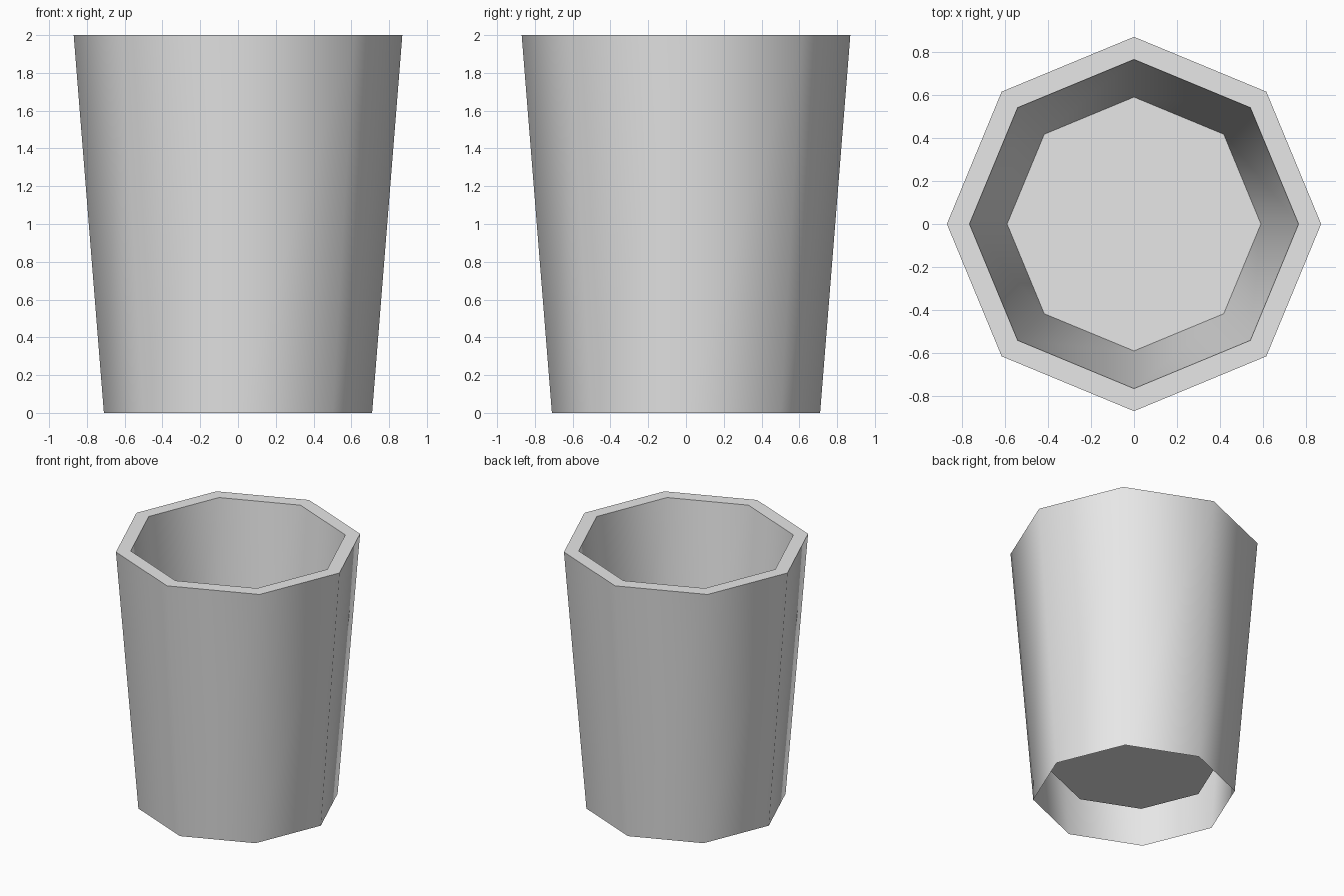
import bpy, bmesh, math

cube = bpy.data.objects.get("Cube")
if cube:
    bpy.data.objects.remove(cube, do_unlink=True)

SIDES = 8

# Material
grey = bpy.data.materials.new("light_grey")
grey.use_nodes = True
colour = (0.8, 0.8, 0.8, 1)
grey.diffuse_color = colour
grey.node_tree.nodes["Principled BSDF"].inputs["Base Color"].default_value = colour

# Profile of (radius, height): outer foot, outer rim, inner rim, raised floor
profile = [(0.71, 0), (0.87, 2), (0.765, 2), (0.59, 0.23)]

bm = bmesh.new()
rings = []
for radius, height in profile:
    angles = [math.tau * i / SIDES for i in range(SIDES)]
    rings.append([bm.verts.new((radius * math.cos(a), radius * math.sin(a), height))
                  for a in angles])

# Outer wall, rim and inner wall
for low, high in zip(rings, rings[1:]):
    for i in range(SIDES):
        j = (i + 1) % SIDES
        bm.faces.new((low[i], low[j], high[j], high[i]))

# Floor; the foot stays open underneath
bm.faces.new(rings[-1])

mesh = bpy.data.meshes.new("cup")
bm.to_mesh(mesh)
bm.free()
mesh.materials.append(grey)
cup = bpy.data.objects.new("cup", mesh)
bpy.context.collection.objects.link(cup)

# Smooth around the walls, sharp at the rim and floor
bpy.ops.object.select_all(action="DESELECT")
cup.select_set(True)
bpy.context.view_layer.objects.active = cup
bpy.ops.object.shade_smooth_by_angle(angle=math.radians(60))
